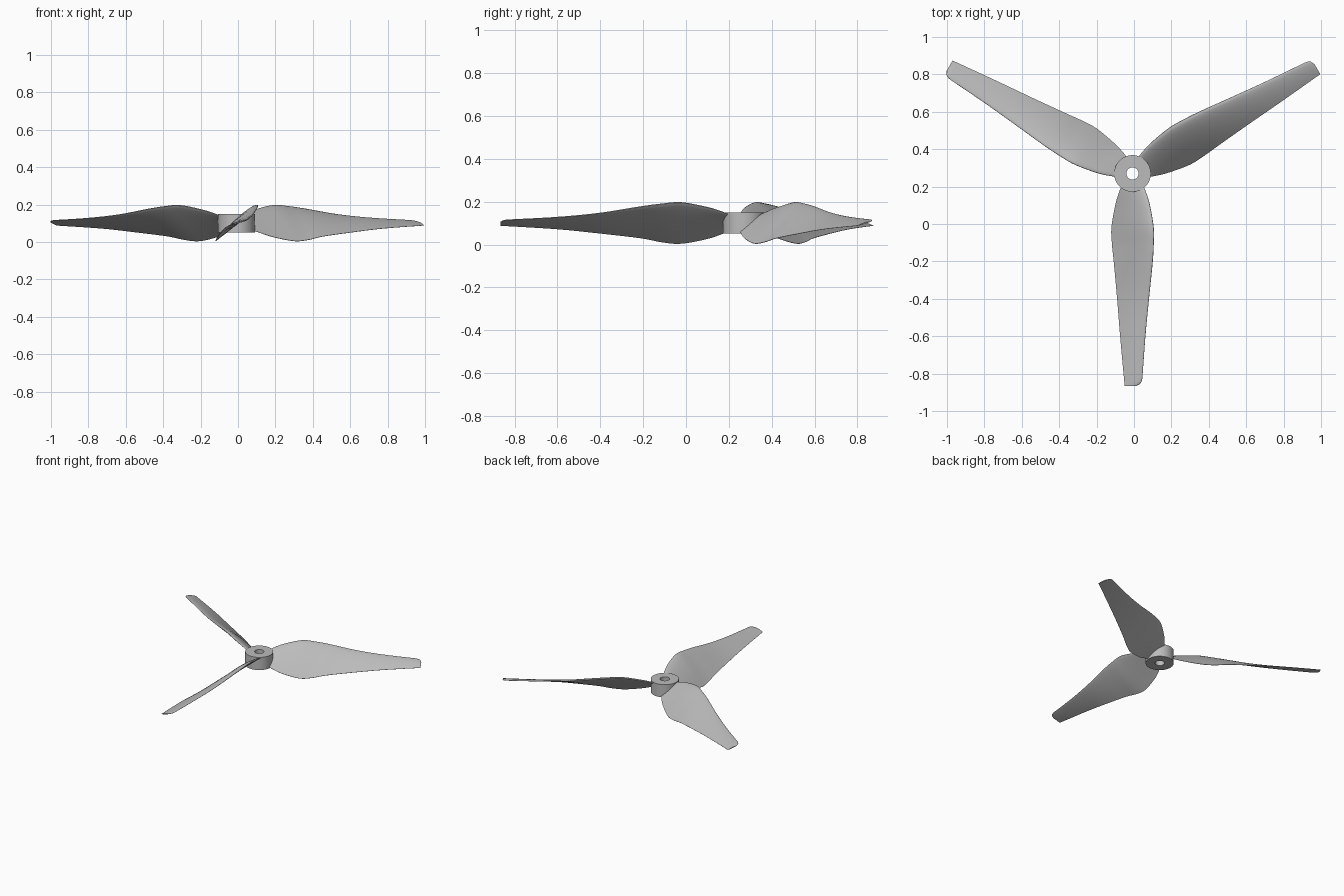
import bpy
import bmesh
from math import sin, cos, pi, radians, sqrt
from mathutils import Vector, Matrix

cube = bpy.data.objects.get("Cube")
if cube:
    bpy.data.objects.remove(cube)

HUB = Vector((-0.008, 0.27, 0.1))
HUB_RADIUS, BORE_RADIUS, HUB_HALF = 0.098, 0.033, 0.049

grey = bpy.data.materials.new("grey_plastic")
grey.use_nodes = True
colour = (0.5, 0.5, 0.5, 1)
grey.diffuse_color = colour
grey.node_tree.nodes["Principled BSDF"].inputs["Base Color"].default_value = colour


def finish(bm, name):
    bmesh.ops.recalc_face_normals(bm, faces=bm.faces)
    mesh = bpy.data.meshes.new(name)
    bm.to_mesh(mesh)
    bm.free()
    mesh.materials.append(grey)
    obj = bpy.data.objects.new(name, mesh)
    bpy.context.collection.objects.link(obj)
    bpy.ops.object.select_all(action='DESELECT')
    obj.select_set(True)
    bpy.context.view_layer.objects.active = obj
    bpy.ops.object.shade_smooth_by_angle(angle=radians(35))
    return obj


def bridge(bm, a, b):
    n = len(a)
    for i in range(n):
        j = (i + 1) % n
        bm.faces.new((a[i], a[j], b[j], b[i]))


# Hub: a ring with a through bore
bm = bmesh.new()
corners = [(HUB_RADIUS, -HUB_HALF), (HUB_RADIUS, HUB_HALF),
           (BORE_RADIUS, HUB_HALF), (BORE_RADIUS, -HUB_HALF)]
rings = [[bm.verts.new((r * cos(k * pi / 32), r * sin(k * pi / 32), z))
          for k in range(64)] for r, z in corners]
for i in range(4):
    bridge(bm, rings[i], rings[(i + 1) % 4])
finish(bm, "hub").location = HUB

# Blade stations: radius, trailing x, trailing z, leading x, leading z
STATIONS = [
    (0.06, -0.055, -0.035, 0.055, 0.035),
    (0.10, -0.072, -0.050, 0.072, 0.052),
    (0.17, -0.092, -0.073, 0.093, 0.073),
    (0.29, -0.112, -0.095, 0.113, 0.095),
    (0.38, -0.109, -0.089, 0.113, 0.089),
    (0.48, -0.099, -0.070, 0.107, 0.076),
    (0.67, -0.082, -0.048, 0.088, 0.046),
    (0.87, -0.066, -0.028, 0.069, 0.027),
    (1.135, -0.042, -0.012, 0.050, 0.013),
]


def spline(p0, p1, p2, p3, t):
    """Catmull-Rom blend of four stations."""
    return [0.5 * (2 * b + (c - a) * t + (2 * a - 5 * b + 4 * c - d) * t * t
                   + (3 * b - a - 3 * c + d) * t ** 3)
            for a, b, c, d in zip(p0, p1, p2, p3)]


def stations():
    last = len(STATIONS) - 1
    for i in range(last):
        four = [STATIONS[min(max(i + k, 0), last)] for k in (-1, 0, 1, 2)]
        steps = 14 if i == last - 1 else 5
        for s in range(steps):
            yield spline(*four, s / steps)
    yield list(STATIONS[-1])


def section(r, tx, tz, lx, lz, n=12):
    """Thin cambered aerofoil, with the leading tip corner rounded off."""
    trail, lead = Vector((tx, -r, tz)), Vector((lx, -r, lz))
    corner = 0.04
    over = min(max((r - STATIONS[-1][0] + corner) / corner, 0), 1)
    cut = 0.32 * (1 - sqrt(1 - over * over))
    lead = lead.lerp(trail, cut)
    chord = lead - trail
    normal = Vector((-chord.z, 0, chord.x))
    upper, lower = [], []
    for k in range(n + 1):
        u = (1 - cos(pi * k / n)) / 2
        bulge = sqrt(max(1 - u, 0)) * u * 2.6
        base = trail + chord * u
        upper.append(base + normal * (0.065 * bulge + 0.004))
        lower.append(base - normal * (0.02 * bulge + 0.004))
    return upper + lower[::-1]


# Three blades evenly spaced around the hub
for index, name in enumerate(("front_blade", "left_blade", "right_blade")):
    bm = bmesh.new()
    loops = [[bm.verts.new(p) for p in section(*s)] for s in stations()]
    for a, b in zip(loops, loops[1:]):
        bridge(bm, a, b)
    bm.faces.new(loops[0])
    bm.faces.new(loops[-1])
    turn = Matrix.Rotation(index * 2 * pi / 3, 4, 'Z')
    bmesh.ops.transform(bm, matrix=turn, verts=bm.verts)
    finish(bm, name).location = HUB
